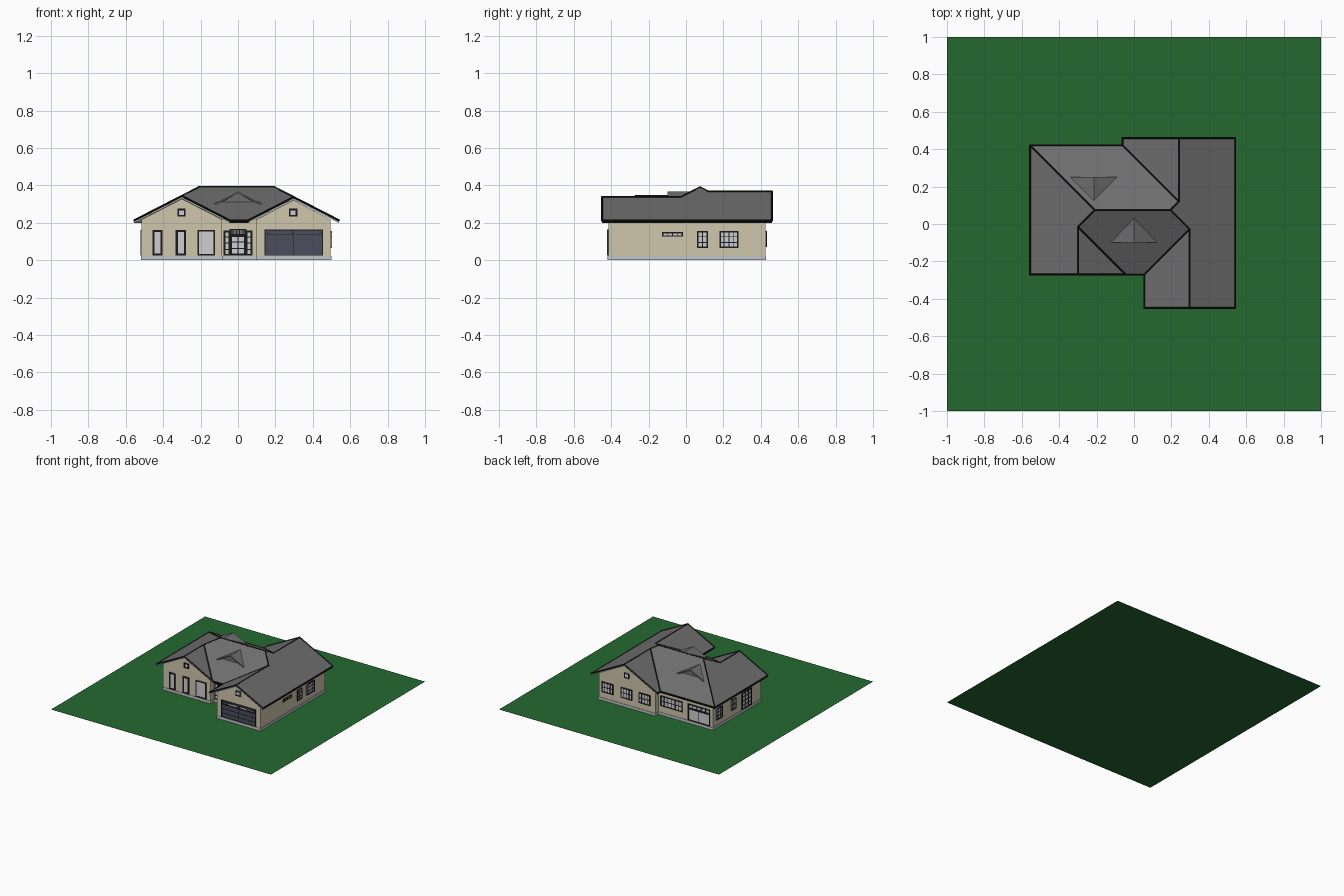
import bpy, bmesh
from mathutils import Matrix, Vector

if "Cube" in bpy.data.objects:
    bpy.data.objects.remove(bpy.data.objects["Cube"])


def mat(name, r, g, b):
    m = bpy.data.materials.new(name)
    m.diffuse_color = (r, g, b, 1)
    m.use_nodes = True
    m.node_tree.nodes["Principled BSDF"].inputs["Base Color"].default_value = m.diffuse_color
    return m


LAWN = mat("lawn green", 0.018, 0.14, 0.03)
WALL = mat("wall beige", 0.62, 0.57, 0.42)
ROOF = mat("roof grey", 0.155, 0.155, 0.155)
BLACK = mat("frame black", 0.01, 0.01, 0.011)
GLASS = mat("pane pale grey", 0.62, 0.62, 0.65)
TRIM = mat("trim white", 0.72, 0.72, 0.72)
BASE = mat("foundation grey", 0.55, 0.56, 0.58)
DOOR = mat("garage slate", 0.07, 0.077, 0.11)


def finish(name, bm, mats, recalc=True):
    if recalc:
        bmesh.ops.recalc_face_normals(bm, faces=bm.faces[:])
    me = bpy.data.meshes.new(name)
    bm.to_mesh(me)
    bm.free()
    for m in mats:
        me.materials.append(m)
    ob = bpy.data.objects.new(name, me)
    bpy.context.collection.objects.link(ob)
    return ob


def box(bm, lo, hi, mi=0):
    lo, hi = Vector(lo), Vector(hi)
    size = Vector([abs(d) for d in hi - lo])
    m = Matrix.Translation((lo + hi) / 2) @ Matrix.Diagonal((*size, 1))
    r = bmesh.ops.create_cube(bm, size=1, matrix=m)
    for f in {f for v in r["verts"] for f in v.link_faces}:
        f.material_index = mi


def prism(name, pts, vec, m):
    """Extrude a planar outline along a vector."""
    bm = bmesh.new()
    a = [bm.verts.new(p) for p in pts]
    b = [bm.verts.new(Vector(p) + Vector(vec)) for p in pts]
    bm.faces.new(a)
    bm.faces.new(b)
    for i in range(len(a)):
        j = (i + 1) % len(a)
        bm.faces.new((a[i], a[j], b[j], b[i]))
    return finish(name, bm, [m])


def rod(bm, a, b, r):
    """Square bar between two points."""
    d = b - a
    m = Matrix.Translation((a + b) / 2) @ d.to_track_quat("Z", "Y").to_matrix().to_4x4()
    bmesh.ops.create_cone(bm, cap_ends=True, segments=4, radius1=r, radius2=r,
                          depth=d.length + r, matrix=m)


# Lawn
bm = bmesh.new()
bmesh.ops.create_grid(bm, x_segments=1, y_segments=1, size=1)
finish("lawn", bm, [LAWN], False)

# Walls and foundation from one footprint
Z0, S, T, WT = 0.213, 0.513, 0.014, 0.2175   # eave height, pitch, roof thickness, wall top
FOOT = [(-.515, -.235), (-.085, -.235), (-.085, -.19), (.10, -.19), (.10, -.415),
        (.495, -.415), (.495, .425), (-.02, .425), (-.02, .385), (-.515, .385)]
prism("walls", [(x, y, .002) for x, y in FOOT], (0, 0, WT - .002), WALL)
foundation = [(x + (.004 if x > .3 or x == -.085 else -.004),
               y + (.004 if y > 0 else -.004)) for x, y in FOOT]
prism("foundation", [(x, y, .001) for x, y in foundation], (0, 0, .021), BASE)

# Gable triangles above the walls
for name, x0, x1, y, dy, run in (("left_gable", -.515, -.085, -.235, .02, .255),
                                 ("right_gable", .10, .495, -.415, .02, .2425),
                                 ("back_gable", -.02, .495, .425, -.02, .30)):
    prism(name, [(x0, y, WT), (x1, y, WT), ((x0 + x1) / 2, y, Z0 + S * run - T - .002)],
          (0, dy, 0), WALL)

# Roof: corner = x, y, horizontal distance in from the eave
P = dict(a=(-.555, -.27, 0), b=(-.30, -.27, .255), c=(-.045, -.27, 0), d=(-.30, -.015, .255),
         m=(-.21, .075, .345), n=(.195, .075, .345), e=(.055, -.27, 0), f=(.055, -.45, 0),
         g=(.2975, -.45, .2425), h=(.54, -.45, 0), k=(.2975, -.0275, .2425), p=(.54, .46, 0),
         q=(.24, .46, .30), r=(-.06, .46, 0), t=(-.06, .42, 0), u=(.24, .12, .30),
         v=(-.555, .42, 0))
bm, cap = bmesh.new(), bmesh.new()
top = {k: bm.verts.new((x, y, Z0 + S * run)) for k, (x, y, run) in P.items()}
low = {top[k]: bm.verts.new((x, y, Z0 + S * run - T)) for k, (x, y, run) in P.items()}
for poly in ("abdmv", "bcd", "ceknmd", "efgk", "ghpqunk", "qrtu", "tvmnu"):
    vs = [top[k] for k in poly]
    bm.faces.new(vs)
edges = list(bm.edges)
for e in edges:
    rod(cap, e.verts[0].co, e.verts[1].co, .0055)
rims = [e for e in edges if e.is_boundary]
for f in list(bm.faces):
    bm.faces.new([low[v] for v in reversed(f.verts)]).material_index = 1
for e in rims:
    a, b = e.verts
    eave = abs(a.co.z - b.co.z) < .001
    bm.faces.new((a, b, low[b], low[a])).material_index = 2 if eave else 1
finish("roof", bm, [ROOF, TRIM, BLACK])
finish("roof_edge_lines", cap, [BLACK])


# Dormers: small tent sitting on a slope, side = -1 front, 1 back
def dormer(name, cx, y_out, y_in, side):
    eave_y = -.27 if side < 0 else .42
    zb, zt = (Z0 + S * abs(y - eave_y) for y in (y_out, y_in))
    for tag, sx in (("left", -1), ("right", 1)):
        prism(f"{name}_{tag}_slope", [(cx, y_out, zt), (cx, y_in, zt),
              (cx + sx * .125, y_out, zb + .003)], (0, 0, -.009), ROOF)
    yg = y_out - side * .02
    prism(f"{name}_face", [(cx - .105, yg, zb), (cx + .105, yg, zb), (cx, yg, zt - .008)],
          (0, -side * .01, 0), ROOF)


dormer("front_dormer", 0, -.10, .03, -1)
dormer("back_dormer", -.215, .25, .125, 1)


# Windows: pane plate with black bars; wall given as axis, position, outward sign
def window(name, wall, u0, u1, z0, z1, cols=1, rows=1, fill=GLASS, bar=.008):
    axis, pos, sgn = wall
    bm = bmesh.new()

    def plate(a0, a1, b0, b1, depth, mi):
        p, q = pos - sgn * .001, pos + sgn * depth
        if axis == "y":
            box(bm, (a0, p, b0), (a1, q, b1), mi)
        else:
            box(bm, (p, a0, b0), (q, a1, b1), mi)

    plate(u0, u1, z0, z1, .004, 0)
    for lo, hi, n, vert in ((u0, u1, cols, True), (z0, z1, rows, False)):
        for i in range(n + 1):
            w = bar if i in (0, n) else bar * .55
            c = lo + (hi - lo) * i / n
            s = min(max(c - w / 2, lo), hi - w)
            if vert:
                plate(s, s + w, z0, z1, .007, 1)
            else:
                plate(u0, u1, s, s + w, .0065, 1)
    finish(name, bm, [fill, BLACK])


LEFTF, ENTRY, GAR = ("y", -.235, -1), ("y", -.19, -1), ("y", -.415, -1)
EAST, WEST = ("x", .495, 1), ("x", -.515, -1)
BACKR, BACKL = ("y", .425, 1), ("y", .385, 1)
# Front
window("front_window_1", LEFTF, -.457, -.403, .025, .162, bar=.011)
window("front_window_2", LEFTF, -.333, -.278, .025, .162, bar=.011)
window("front_window_3", LEFTF, -.217, -.123, .025, .162, bar=.009)
window("entry_doors", ENTRY, -.042, .042, .025, .135, 2, 3, bar=.010)
window("entry_fanlight", ENTRY, -.045, .045, .135, .168, 5, 2, bar=.009)
window("entry_left_sidelight", ENTRY, -.077, -.042, .025, .158, 1, 4, bar=.009)
window("entry_right_sidelight", ENTRY, .042, .077, .025, .158, 1, 4, bar=.009)
window("left_vent", LEFTF, -.324, -.281, .233, .276, bar=.009)
window("right_vent", GAR, .273, .317, .233, .276, bar=.009)
window("back_vent", BACKR, .217, .26, .24, .283, bar=.007)
# Garage door with a glazed strip in each half
window("garage_door", GAR, .142, .454, .025, .164, 2, 4, DOOR, .004)
for i, u in enumerate((.156, .309)):
    window(f"garage_glass_{i + 1}", GAR, u, u + .137, .135, .152, bar=.002)
# Right side
window("right_strip_window", EAST, -.128, -.016, .126, .15, 4, 1, bar=.007)
window("right_window_1", EAST, .058, .118, .065, .156, 2, 3)
window("right_window_2", EAST, .178, .281, .065, .156, 4, 3)
# Back
for i, u in enumerate((.415, .242, .077)):
    window(f"back_window_{i + 1}", BACKR, u - .052, u + .052, .07, .156, 4, 2)
window("back_wide_window", BACKL, -.24, -.04, .075, .16, 6, 2)
window("patio_door", BACKL, -.49, -.29, .025, .125, 2, 1)
window("patio_transom", BACKL, -.49, -.29, .125, .16, 5, 1)
# Left side
window("left_window_1", WEST, .265, .345, .065, .16, 3, 3)
window("left_window_2", WEST, .092, .152, .07, .16, 2, 2)
window("left_side_door", WEST, -.11, .015, .025, .162, 3, 4)
